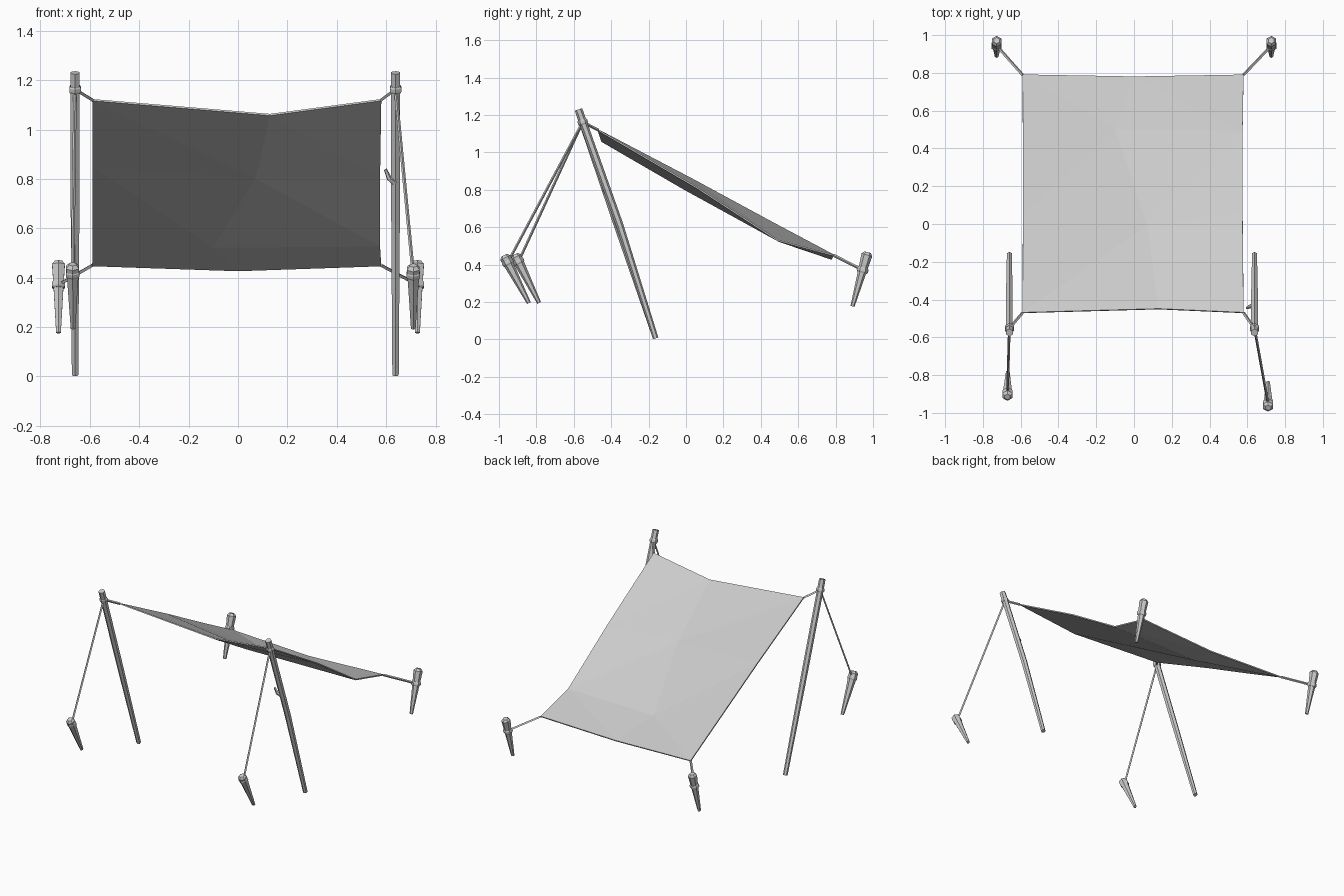
import bpy, bmesh, math
from mathutils import Vector

if "Cube" in bpy.data.objects:
    bpy.data.objects.remove(bpy.data.objects["Cube"])


def tube(name, pts, radii, sides=6):
    """Faceted tube through pts with one radius per point, capped."""
    pts = [Vector(p) for p in pts]
    axis = (pts[-1] - pts[0]).normalized()
    u = axis.cross(Vector((1, 0, 0))).normalized()
    v = axis.cross(u)
    bm = bmesh.new()
    rings = []
    for p, r in zip(pts, radii):
        rings.append([bm.verts.new(p + r * (u * math.cos(a) + v * math.sin(a)))
                      for a in (2 * math.pi * i / sides for i in range(sides))])
    for a, b in zip(rings, rings[1:]):
        for i in range(sides):
            j = (i + 1) % sides
            bm.faces.new((a[i], a[j], b[j], b[i]))
    bm.faces.new(rings[0][::-1])
    bm.faces.new(rings[-1])
    bmesh.ops.recalc_face_normals(bm, faces=bm.faces)
    return finish(name, bm)


def finish(name, bm):
    me = bpy.data.meshes.new(name)
    bm.to_mesh(me)
    bm.free()
    ob = bpy.data.objects.new(name, me)
    bpy.context.collection.objects.link(ob)
    return ob


def along(a, b, t):
    return Vector(a).lerp(Vector(b), t)


def binding(name, a, b, t, r, half=0.014):
    """Rope wrapped round the line a-b at fraction t."""
    c, d = along(a, b, t), (Vector(b) - Vector(a)).normalized() * half
    tube(name, [c - d, c - d * 0.5, c + d * 0.5, c + d], [r * 0.85, r, r, r * 0.85])
    return c


def stake(name, top, bottom, t):
    """Tapered peg with chamfered head; returns the binding position."""
    tube(name, [along(top, bottom, k) for k in (0, 0.05, 0.32, 1)],
         [0.017, 0.030, 0.024, 0.011])
    return binding(name + "_binding", top, bottom, t, 0.031)


# Sagging cloth: rows run front to back, columns left / middle / right
rows = [
    [(-0.59, -0.47, 1.12), (0.13, -0.45, 1.06), (0.58, -0.47, 1.12)],
    [(-0.588, 0.04, 0.853), (0.07, -0.01, 0.805), (0.575, 0.06, 0.81)],
    [(-0.588, 0.47, 0.62), (-0.10, 0.50, 0.525), (0.575, 0.49, 0.53)],
    [(-0.59, 0.79, 0.45), (0.0, 0.78, 0.43), (0.58, 0.79, 0.45)],
]
bm = bmesh.new()
grid = [[bm.verts.new(p) for p in row] for row in rows]
for a, b in zip(grid, grid[1:]):
    for i in range(2):
        bm.faces.new((a[i], a[i + 1], b[i + 1], b[i]))
bmesh.ops.triangulate(bm, faces=bm.faces[:])
cloth = finish("canopy_cloth", bm)
solid = cloth.modifiers.new("thickness", 'SOLIDIFY')
solid.thickness = 0.008
solid.offset = 0

# Front side: leaning pole, guy rope, front stake and corner tie
for side, x, bend, s_top, s_bot, corner in (
        ("left", -0.66, 0.0, (-0.67, -0.915, 0.455), (-0.668, -0.785, 0.195), rows[0][0]),
        ("right", 0.638, 0.012, (0.71, -0.973, 0.45), (0.71, -0.84, 0.195), rows[0][2])):
    top, foot = (x, -0.575, 1.23), (x, -0.162, 0.006)
    tube(side + "_pole",
         [top, along(top, foot, 0.5) + Vector((0, bend, 0)), foot],
         [0.021, 0.020, 0.015])
    knot = binding(side + "_pole_binding", top, foot, 0.055, 0.027)
    peg = stake(side + "_front_stake", s_top, s_bot, 0.15)
    tube(side + "_guy_rope", [knot, peg], [0.007, 0.007], 4)
    tube(side + "_front_tie", [knot, corner], [0.008, 0.008], 4)

# Broken branch stub on the right pole
tube("branch_stub", [(0.636, -0.425, 0.785), (0.613, -0.437, 0.80), (0.597, -0.445, 0.838)],
     [0.014, 0.011, 0.007], 5)

# Back side: stakes holding the low cloth corners
for side, s, corner in (("left", -1, rows[3][0]), ("right", 1, rows[3][2])):
    peg = stake(side + "_back_stake", (0.727 * s, 0.971, 0.467), (0.727 * s, 0.89, 0.177), 0.33)
    tube(side + "_back_tie", [peg, corner], [0.008, 0.008], 4)
